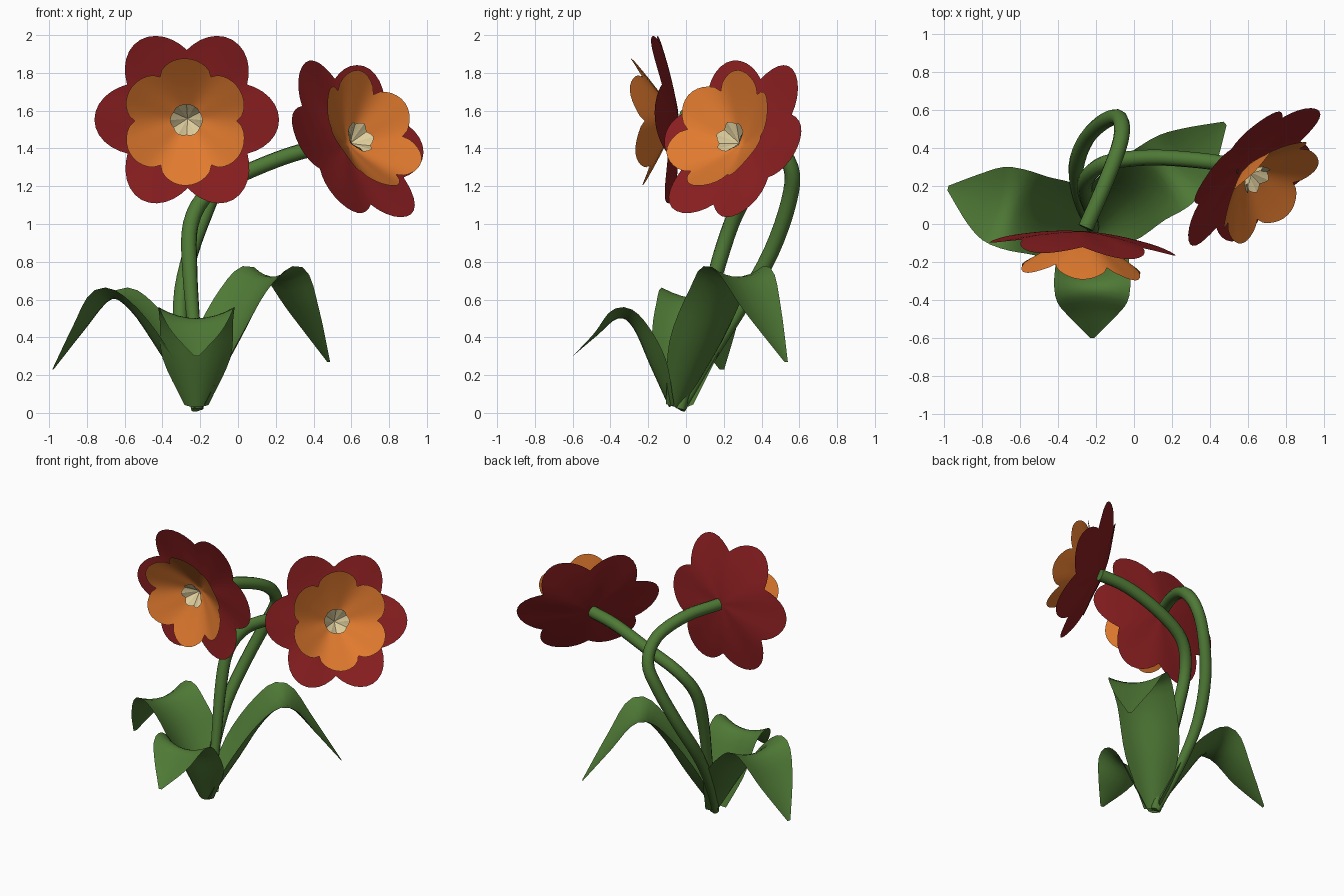
import bpy, math
from mathutils import Vector

if "Cube" in bpy.data.objects:
    bpy.data.objects.remove(bpy.data.objects["Cube"])


def material(name, rgb):
    m = bpy.data.materials.new(name)
    m.diffuse_color = (*rgb, 1)
    m.use_nodes = True
    m.node_tree.nodes["Principled BSDF"].inputs["Base Color"].default_value = m.diffuse_color
    return m


GREEN = material("leaf green", (0.077, 0.19, 0.036))
RED = material("deep red", (0.26, 0.0135, 0.015))
ORANGE = material("orange", (0.75, 0.195, 0.028))
CREAM = material("cream", (0.74, 0.62, 0.34))


def spline(points, steps):
    """Smooth path through the points (Catmull-Rom)."""
    p = [Vector(q) for q in points]
    p = [2 * p[0] - p[1]] + p + [2 * p[-1] - p[-2]]
    out = []
    for i in range(1, len(p) - 2):
        a, b, c, d = p[i - 1:i + 3]
        for k in range(steps):
            t = k / steps
            out.append(0.5 * (2 * b + (c - a) * t + (2 * a - 5 * b + 4 * c - d) * t * t
                              + (3 * b - a - 3 * c + d) * t ** 3))
    return out + [p[-2]]


def finish(obj, mat, angle=50):
    obj.data.materials.append(mat)
    bpy.ops.object.select_all(action='DESELECT')
    obj.select_set(True)
    bpy.context.view_layer.objects.active = obj
    if obj.type == 'CURVE':
        bpy.ops.object.convert(target='MESH')
    bpy.ops.object.shade_smooth_by_angle(angle=math.radians(angle))


def mesh_object(name, verts, faces, mat, angle=50):
    me = bpy.data.meshes.new(name)
    me.from_pydata(verts, [], faces)
    obj = bpy.data.objects.new(name, me)
    bpy.context.collection.objects.link(obj)
    finish(obj, mat, angle)


def stem(name, points):
    cu = bpy.data.curves.new(name, 'CURVE')
    cu.dimensions = '3D'
    cu.bevel_depth = 0.042
    cu.bevel_resolution = 3
    cu.use_fill_caps = True
    path = spline(points, 4)
    sp = cu.splines.new('POLY')
    sp.points.add(len(path) - 1)
    for i, (pt, co) in enumerate(zip(sp.points, path)):
        pt.co = (*co, 1)
        pt.radius = min(1.0, 0.65 + 0.04 * i)
    obj = bpy.data.objects.new(name, cu)
    bpy.context.collection.objects.link(obj)
    finish(obj, GREEN)


def leaf(name, points, width=1.0):
    """Arching blade with a trough-shaped cross-section and a pointed tip."""
    path = spline(points, 4)
    # half width and edge lift along the blade
    shape = spline([(0.065, 0.03, 0), (0.182, 0.09, 0), (0.198, 0.07, 0),
                    (0.2, 0.055, 0), (0.13, 0.02, 0), (0.012, 0, 0)], 4)
    ahead = path[-1] - path[0]
    side = Vector((-ahead.y, ahead.x, 0)).normalized()
    cols = 8
    verts, faces = [], []
    for i, c in enumerate(path):
        tangent = (path[min(i + 1, len(path) - 1)] - path[max(i - 1, 0)]).normalized()
        up = tangent.cross(side)
        for j in range(cols + 1):
            s = 2 * j / cols - 1
            verts.append(c + side * s * shape[i].x * width + up * s * s * shape[i].y)
    n = cols + 1
    for i in range(len(path) - 1):
        for j in range(cols):
            a = i * n + j
            faces.append((a, a + 1, a + n + 1, a + n))
    mesh_object(name, verts, faces, GREEN)


def lobed_cup(name, mat, frame, radius, valley, power, base, depth, curve,
              phase=0.0, fold=0.0, seg=72, rings=8, angle=50):
    """Six joined petals: a cup whose rim radius follows six lobes."""
    origin, u, v, n = frame
    verts, faces = [origin + n * base], []
    for k in range(1, rings + 1):
        for i in range(seg):
            t = 2 * math.pi * i / seg
            lobe = abs(math.cos(3 * (t - phase))) ** power
            s = k / rings * (valley + (1 - valley) * lobe)
            h = base + depth * s ** curve + fold * s * math.cos(6 * (t - phase))
            verts.append(origin + (u * math.cos(t) + v * math.sin(t)) * radius * s + n * h)
    for i in range(seg):
        j = (i + 1) % seg
        faces.append((0, 1 + i, 1 + j))
        for k in range(rings - 1):
            a, b = 1 + k * seg, 1 + (k + 1) * seg
            faces.append((a + i, b + i, b + j, a + j))
    mesh_object(name, verts, faces, mat, angle)


def flower(prefix, origin, facing, across):
    n = Vector(facing).normalized()
    u = Vector(across)
    u = (u - n * u.dot(n)).normalized()
    frame = (Vector(origin), u, n.cross(u), n)
    lobed_cup(prefix + "_outer_petals", RED, frame, 0.49, 0.75, 1.0, 0.0, 0.085, 1.6,
              fold=0.006)
    lobed_cup(prefix + "_inner_petals", ORANGE, frame, 0.338, 0.8, 0.65, 0.015, 0.2, 1.2,
              phase=math.pi / 6, fold=0.008)
    lobed_cup(prefix + "_heart", CREAM, frame, 0.087, 0.93, 0.8, 0.03, 0.085, 1.1,
              fold=0.01, seg=24, rings=3, angle=20)


# Flower heads
flower("front_flower", (-0.265, -0.04, 1.56), (-0.07, -1, -0.09), (1, -0.07, 0))
flower("side_flower", (0.575, 0.30, 1.415), (0.67, -0.61, 0.42), (0.69, 0.71, -0.07))

# Stems
stem("front_flower_stem", [
    (-0.22, -0.03, 0.02), (-0.285, 0.13, 0.3), (-0.305, 0.30, 0.58), (-0.25, 0.45, 0.85),
    (-0.15, 0.545, 1.12), (-0.075, 0.555, 1.3), (-0.07, 0.44, 1.45), (-0.15, 0.22, 1.54),
    (-0.255, -0.02, 1.565)])
stem("side_flower_stem", [
    (-0.21, -0.03, 0.02), (-0.23, 0.07, 0.4), (-0.255, 0.16, 0.75), (-0.25, 0.24, 1.0),
    (-0.15, 0.32, 1.17), (0.08, 0.35, 1.29), (0.34, 0.335, 1.385), (0.555, 0.305, 1.415)])

# Leaves
leaf("front_leaf", [
    (-0.22, -0.09, 0.03), (-0.22, -0.19, 0.25), (-0.22, -0.28, 0.45),
    (-0.22, -0.36, 0.5), (-0.22, -0.47, 0.41), (-0.22, -0.6, 0.3)], 0.98)
leaf("left_leaf", [
    (-0.23, -0.02, 0.03), (-0.41, 0.03, 0.32), (-0.56, 0.06, 0.54),
    (-0.68, 0.09, 0.6), (-0.825, 0.13, 0.44), (-0.98, 0.19, 0.23)], 1.06)
leaf("right_leaf", [
    (-0.2, -0.04, 0.03), (-0.06, 0.1, 0.33), (0.08, 0.21, 0.62),
    (0.2, 0.28, 0.72), (0.335, 0.395, 0.53), (0.48, 0.53, 0.27)])
